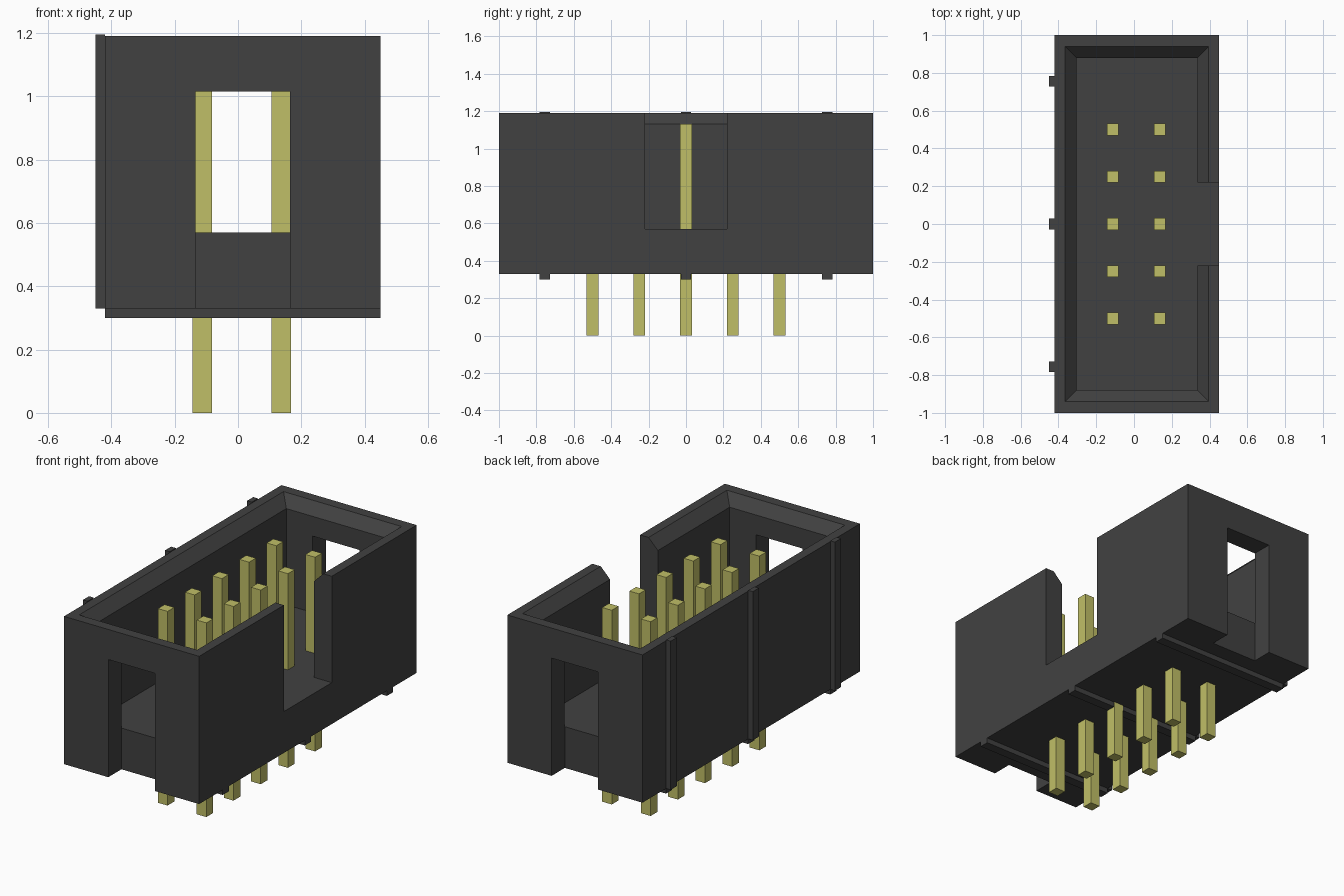
import bpy
import bmesh

default = bpy.data.objects.get("Cube")
if default:
    bpy.data.objects.remove(default, do_unlink=True)


def material(name, rgb):
    mat = bpy.data.materials.new(name)
    mat.use_nodes = True
    colour = (*rgb, 1)
    mat.diffuse_color = colour
    mat.node_tree.nodes["Principled BSDF"].inputs["Base Color"].default_value = colour
    return mat


plastic = material("dark grey plastic", (0.053, 0.053, 0.053))
brass = material("pale brass", (0.53, 0.52, 0.135))


def frustum(name, x, y, z, mat, flare=0):
    """Box given by its ranges; flare widens the top on every side."""
    bm = bmesh.new()
    rings = []
    for height, f in ((z[0], 0), (z[1], flare)):
        corners = ((x[0] - f, y[0] - f), (x[1] + f, y[0] - f),
                   (x[1] + f, y[1] + f), (x[0] - f, y[1] + f))
        rings.append([bm.verts.new((a, b, height)) for a, b in corners])
    low, high = rings
    bm.faces.new(low[::-1])
    bm.faces.new(high)
    for i in range(4):
        j = (i + 1) % 4
        bm.faces.new((low[i], low[j], high[j], high[i]))
    mesh = bpy.data.meshes.new(name)
    bm.to_mesh(mesh)
    bm.free()
    mesh.materials.append(mat)
    obj = bpy.data.objects.new(name, mesh)
    bpy.context.collection.objects.link(obj)
    return obj


def cut(target, cutter):
    mod = target.modifiers.new("cut", 'BOOLEAN')
    mod.operation = 'DIFFERENCE'
    mod.solver = 'EXACT'
    mod.object = cutter
    bpy.context.view_layer.objects.active = target
    bpy.ops.object.modifier_apply(modifier=mod.name)
    bpy.data.objects.remove(cutter, do_unlink=True)


# Housing with an open cavity and a chamfered mouth
left, right, base, top = -0.42, 0.45, 0.33, 1.19
housing = frustum("housing", (left, right), (-1, 1), (base, top), plastic)
inner_x, inner_y = (-0.305, 0.335), (-0.88, 0.88)
cut(housing, frustum("cavity_cutter", inner_x, inner_y, (0.57, 1.3), plastic))
cut(housing, frustum("mouth_cutter", inner_x, inner_y, (1.13, 1.23), plastic, 0.1))

# Keying notch in the long wall
cut(housing, frustum("key_cutter", (0.333, 0.6), (-0.22, 0.22), (0.571, 1.4), plastic))

# Slots in both end walls, open at the bottom
for ends in ((-1.1, -0.879), (0.879, 1.1)):
    cut(housing, frustum("slot_cutter", (-0.135, 0.165), ends, (0.2, 1.015), plastic))

# Thin ribs on the back wall and underside
for i, y in enumerate((-0.755, 0, 0.755)):
    span = (y - 0.028, y + 0.028)
    frustum(f"side_rib_{i}", (-0.45, left), span, (base, 1.195), plastic)
    frustum(f"bottom_rib_{i}", (left, right), span, (0.3, base), plastic)

# Two rows of square pins
half = 0.031
for row, x in enumerate((-0.113, 0.137)):
    for i in range(5):
        y = (i - 2) * 0.25
        frustum(f"pin_{row}_{i}", (x - half, x + half), (y - half, y + half),
                (0, 1.13), brass)
